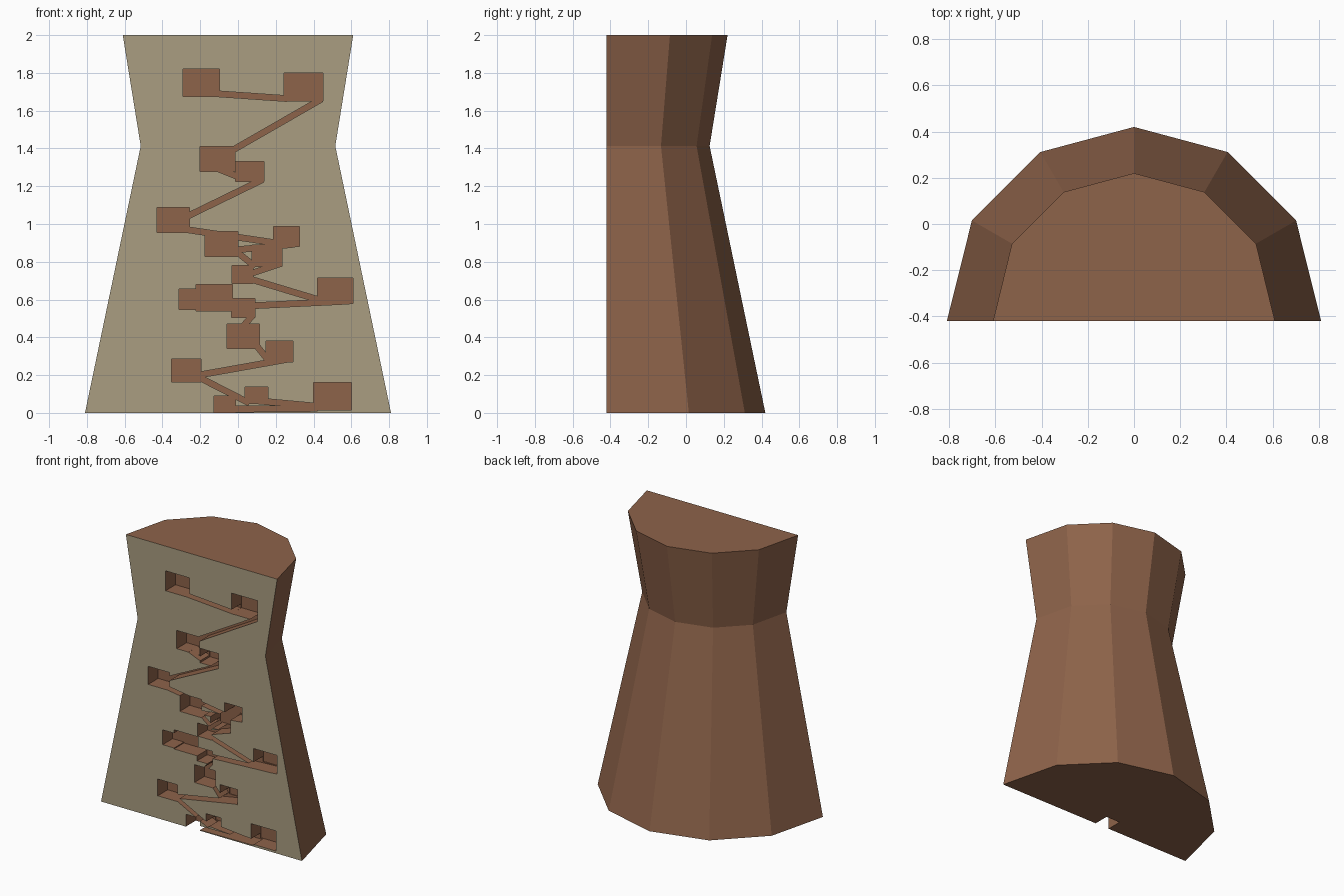
import bpy, bmesh, math
from mathutils import Vector, Matrix

if "Cube" in bpy.data.objects:
    bpy.data.objects.remove(bpy.data.objects["Cube"])

FRONT = -0.42      # plane of the cut face
DEPTH = 0.115      # how far the nest is carved in


def material(name, rgb):
    m = bpy.data.materials.new(name)
    m.diffuse_color = (*rgb, 1)
    m.use_nodes = True
    m.node_tree.nodes["Principled BSDF"].inputs["Base Color"].default_value = m.diffuse_color
    return m


earth = material("earth_brown", (0.27, 0.125, 0.068))
cut = material("cut_face_olive", (0.40, 0.34, 0.22))


def make_object(name, bm, mats):
    bmesh.ops.recalc_face_normals(bm, faces=bm.faces)
    me = bpy.data.meshes.new(name)
    bm.to_mesh(me)
    bm.free()
    for m in mats:
        me.materials.append(m)
    ob = bpy.data.objects.new(name, me)
    bpy.context.collection.objects.link(ob)
    return ob


# Mound: half of a twelve-sided waisted column, lofted through three rings
def ring(bm, r, z):
    pts = [(r, FRONT)]
    for a in range(30, 180, 30):
        t = math.radians(a)
        pts.append((r * math.cos(t), -0.39 + r * math.sin(t)))
    pts.append((-r, FRONT))
    return [bm.verts.new((x, y, z)) for x, y in pts]


bm = bmesh.new()
rings = [ring(bm, r, z) for r, z in ((0.81, 0), (0.515, 1.413), (0.61, 2))]
for lo, hi in zip(rings, rings[1:]):
    for i in range(len(lo) - 1):
        bm.faces.new((lo[i], lo[i + 1], hi[i + 1], hi[i]))
bm.faces.new(rings[0])
bm.faces.new(rings[-1])
front = bm.faces.new([r[0] for r in rings] + [r[-1] for r in reversed(rings)])
front.material_index = 1
mound = make_object("ant_mound", bm, [earth, cut])

# Chambers: x min, x max, z min, z max
chambers = [
    (-.29, -.097, 1.675, 1.82), (.243, .45, 1.65, 1.80),
    (-.20, -.017, 1.277, 1.41), (-.012, .137, 1.225, 1.33),
    (-.43, -.258, .955, 1.087), (-.175, 0, .827, .96),
    (.187, .325, .88, .987), (.073, .232, .775, .89),
    (-.032, .08, .685, .78), (.42, .61, .578, .715),
    (-.313, -.20, .547, .655), (-.222, -.03, .54, .68),
    (-.035, .09, .504, .605), (-.058, .114, .34, .47),
    (.148, .29, .27, .38), (-.353, -.195, .164, .286),
    (.037, .158, .05, .138), (-.127, -.012, -.05, .09),
    (.40, .60, .016, .162)]

# Tunnels: start x, z and end x, z
tunnels = [
    (-.12, 1.69, .26, 1.664), (.44, 1.66, -.03, 1.39),
    (-.10, 1.29, 0, 1.25), (.13, 1.235, -.27, 1.04),
    (-.27, .97, .20, .90), (.30, .893, -.02, .862),
    (-.01, .855, .09, .775), (.225, .79, .06, .735),
    (.06, .71, .45, .592), (.59, .592, .07, .567),
    (.08, .52, .02, .45), (.095, .36, .155, .285),
    (.28, .287, -.21, .20), (-.21, .19, .06, .052),
    (.06, .068, .42, .035), (-.03, .02, .42, .024)]


def carve(bm, cx, cz, length, height, angle, depth):
    size = Matrix.Diagonal((length, 2 * depth, height, 1))
    m = Matrix.Translation((cx, FRONT, cz)) @ Matrix.Rotation(-angle, 4, 'Y') @ size
    bmesh.ops.create_cube(bm, size=1, matrix=m)


bm = bmesh.new()
for x0, x1, z0, z1 in chambers:
    carve(bm, (x0 + x1) / 2, (z0 + z1) / 2, x1 - x0, z1 - z0, 0, DEPTH)
for x0, z0, x1, z1 in tunnels:
    d = Vector((x1 - x0, z1 - z0))
    carve(bm, (x0 + x1) / 2, (z0 + z1) / 2, d.length, 0.03,
          math.atan2(d.y, d.x), DEPTH - 0.005)
cutter = make_object("nest_cutter", bm, [earth])
cutter.hide_render = True

# Carve the nest out of the cut face
mod = mound.modifiers.new("nest", 'BOOLEAN')
mod.operation = 'DIFFERENCE'
mod.solver = 'EXACT'
mod.use_self = True
mod.object = cutter
bpy.context.view_layer.objects.active = mound
mound.select_set(True)
bpy.ops.object.modifier_apply(modifier="nest")
bpy.data.objects.remove(cutter)
